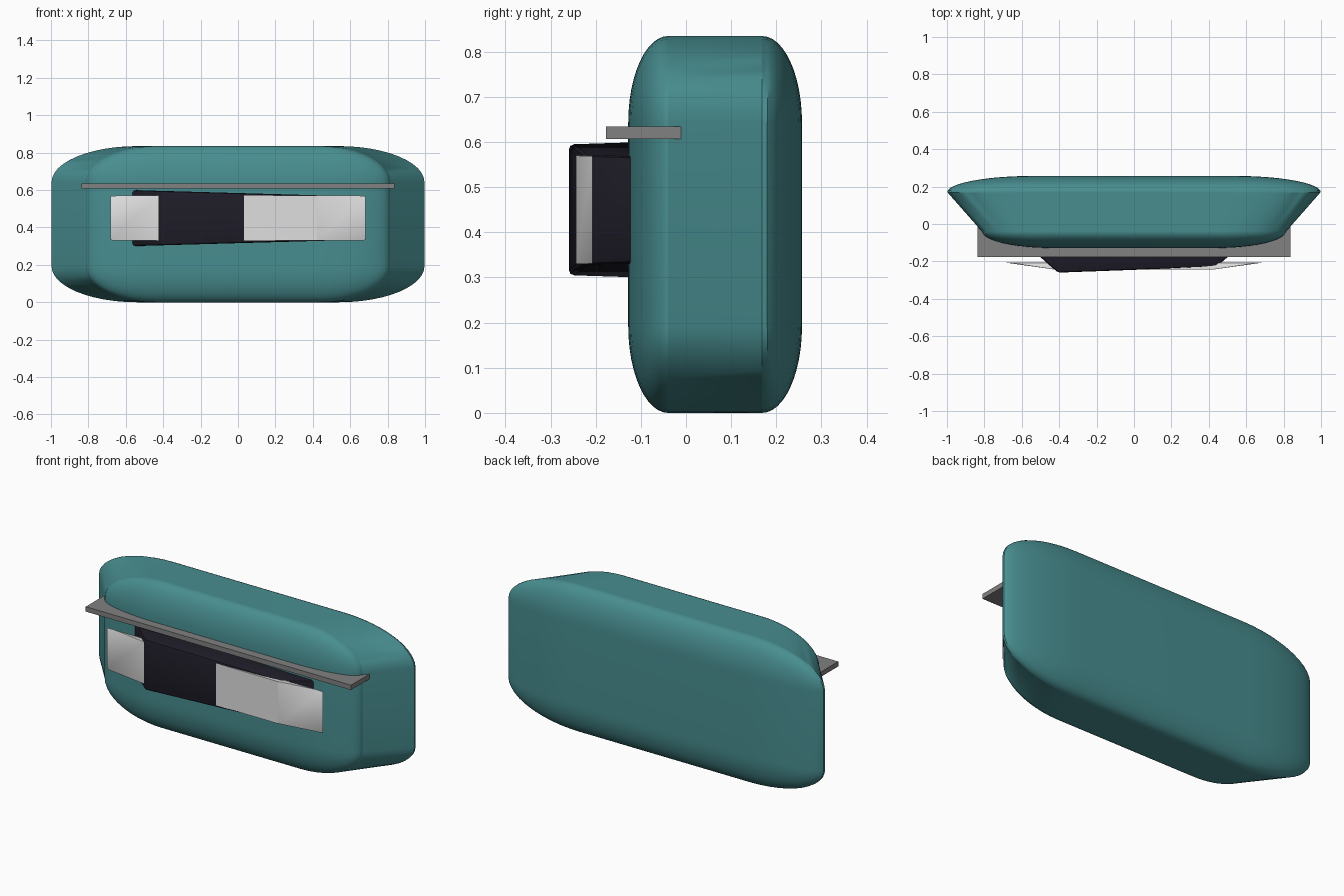
import bpy, bmesh

if "Cube" in bpy.data.objects:
    bpy.data.objects.remove(bpy.data.objects["Cube"])


def material(name, rgb):
    m = bpy.data.materials.new(name)
    m.diffuse_color = (*rgb, 1)
    m.use_nodes = True
    m.node_tree.nodes["Principled BSDF"].inputs["Base Color"].default_value = m.diffuse_color
    return m


TEAL = material("teal", (0.065, 0.27, 0.28))
WHITE = material("off white", (0.74, 0.74, 0.74))
DARK = material("dark navy", (0.013, 0.012, 0.021))
GREY = material("mid grey", (0.22, 0.22, 0.225))


def finish(bm, name, mat, angle=None):
    bmesh.ops.recalc_face_normals(bm, faces=bm.faces)
    me = bpy.data.meshes.new(name)
    bm.to_mesh(me)
    bm.free()
    me.materials.append(mat)
    ob = bpy.data.objects.new(name, me)
    bpy.context.collection.objects.link(ob)
    if angle:
        bpy.ops.object.select_all(action='DESELECT')
        ob.select_set(True)
        bpy.context.view_layer.objects.active = ob
        bpy.ops.object.shade_smooth_by_angle(angle=angle)
    return ob


def prism(name, outline, mid_z, half_height, mat, bevel=0.0):
    """Extrude an x-y outline in z, with a half height that may depend on x and y."""
    bm = bmesh.new()
    rings = [[bm.verts.new((x, y, mid_z + s * half_height(x, y))) for x, y in outline]
             for s in (-1, 1)]
    n = len(outline)
    bm.faces.new(rings[0][::-1])
    bm.faces.new(rings[1])
    for i in range(n):
        j = (i + 1) % n
        bm.faces.new((rings[0][i], rings[0][j], rings[1][j], rings[1][i]))
    if bevel:
        bmesh.ops.bevel(bm, geom=bm.edges[:], offset=bevel, segments=2,
                        profile=0.5, affect='EDGES', clamp_overlap=True)
    return finish(bm, name, mat, 0.6)


# Body: heavily rounded box, narrowing toward the front
bm = bmesh.new()
bmesh.ops.create_cube(bm, size=2)
bmesh.ops.bevel(bm, geom=bm.edges[:], offset=0.46, segments=12, profile=0.5, affect='EDGES')
# extra slices so the taper stays crisp
for k in (-0.54, 0.54):
    bmesh.ops.bisect_plane(bm, geom=bm.verts[:] + bm.edges[:] + bm.faces[:],
                           plane_co=(0, k, 0), plane_no=(0, 1, 0))
for v in bm.verts:
    t = min(1, max(0, (0.56 - v.co.y) / 1.12))
    y = 0.0645 + 0.1925 * v.co.y
    v.co = (v.co.x * (1 - 0.19 * t), y, 0.4175 + 0.4175 * v.co.z)
finish(bm, "body", TEAL, 0.6)

# Thin shelf above the strap
prism("shelf", [(-0.838, -0.177), (0.838, -0.177), (0.838, 0.002), (-0.838, 0.002)],
      0.621, lambda x, y: 0.014, GREY)

# Pale strip with sloping ends
prism("pale_strip", [(-0.684, -0.207), (-0.42, -0.244), (0.42, -0.244), (0.684, -0.207)],
      0.45, lambda x, y: 0.12, WHITE, 0.003)

# Dark block, shallower and lower toward the right
prism("dark_block", [(-0.59, -0.10), (-0.405, -0.26), (0.44, -0.229), (0.59, -0.10)],
      0.45, lambda x, y: 0.134 - 0.028 * x, DARK, 0.012)
